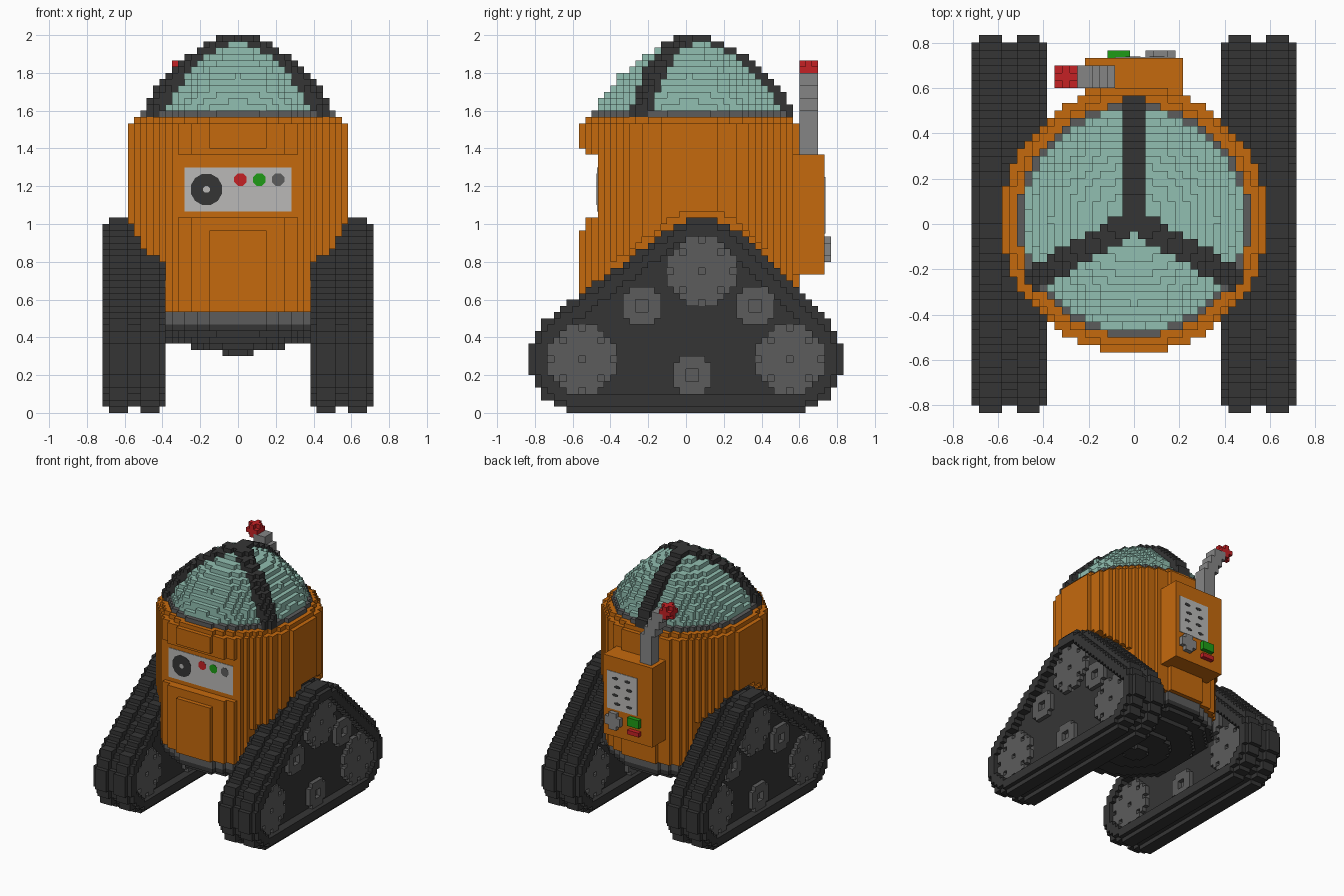
import bpy, bmesh, math
from mathutils import Matrix, Vector

if "Cube" in bpy.data.objects:
    bpy.data.objects.remove(bpy.data.objects["Cube"], do_unlink=True)

V = 1 / 30                       # edge of one block
COLOURS = {
    "orange": (0.56, 0.142, 0.004), "dark": (0.036, 0.036, 0.036),
    "mid_grey": (0.107, 0.107, 0.107), "steel": (0.235, 0.235, 0.235),
    "light_grey": (0.49, 0.485, 0.475), "glass": (0.285, 0.52, 0.44),
    "red": (0.56, 0.015, 0.018), "green": (0.013, 0.33, 0.008),
}
MATS = {}
for name, rgb in COLOURS.items():
    m = bpy.data.materials.new(name)
    m.use_nodes = True
    m.diffuse_color = (*rgb, 1)
    m.node_tree.nodes["Principled BSDF"].inputs["Base Color"].default_value = (*rgb, 1)
    MATS[name] = m

solid = {}                       # block (i, j, k) -> part name; later parts replace earlier ones
part_colour = {}


def fill(name, colour, xr, yr, zr, rule=lambda x, y, z: True):
    """Fill the blocks of an inclusive range whose centre (x, y, z) obeys the rule."""
    part_colour[name] = colour
    for i in range(xr[0], xr[1] + 1):
        for j in range(yr[0], yr[1] + 1):
            for k in range(zr[0], zr[1] + 1):
                if rule(i, j + 0.5, k + 0.5):
                    solid[i, j, k] = name


def link(name, bm, colour):
    mesh = bpy.data.meshes.new(name)
    bm.to_mesh(mesh)
    bm.free()
    mesh.materials.append(MATS[colour])
    bpy.context.collection.objects.link(bpy.data.objects.new(name, mesh))


def build_blocks():
    """Mesh the open faces of every part."""
    bms, verts = {}, {}
    for cell, name in solid.items():
        bm = bms.setdefault(name, bmesh.new() if name not in bms else None)
        for a in range(3):
            for s in (-1, 1):
                near = list(cell)
                near[a] += s
                if tuple(near) in solid:
                    continue
                u, v = (a + 1) % 3, (a + 2) % 3
                ring = []
                for du, dv in ((0, 0), (1, 0), (1, 1), (0, 1)):
                    p = list(cell)
                    p[a] += s > 0
                    p[u] += du
                    p[v] += dv
                    key = (name, *p)
                    if key not in verts:
                        verts[key] = bm.verts.new(((p[0] - 0.5) * V, p[1] * V, p[2] * V))
                    ring.append(verts[key])
                bm.faces.new(ring if s > 0 else ring[::-1])
    for name, bm in bms.items():
        link(name, bm, part_colour[name])


def plate(name, colour, x, z, y, out, size, sides=4, thick=0.004):
    """Thin plate on a wall at y, facing out (-1 front, 1 back); size is (width, height)."""
    bm = bmesh.new()
    r = 0.5 / math.cos(math.pi / sides)
    bmesh.ops.create_cone(bm, cap_ends=True, segments=sides, radius1=r, radius2=r, depth=1,
                          matrix=Matrix.Rotation(math.pi / sides, 4, 'Z'))
    bm.transform(Matrix.Translation((x, y + out * thick / 2, z))
                 @ Matrix.Diagonal((size[0], thick, size[1], 1))
                 @ Matrix.Rotation(math.pi / 2, 4, 'X'))
    bmesh.ops.recalc_face_normals(bm, faces=bm.faces)
    link(name, bm, colour)


def disc(r):
    return lambda x, y, z: x * x + (y - 0.5) ** 2 <= r * r


# Track outline: distance to the triangle of the three large axles
AXLES = [Vector((-16.5, 8.5)), Vector((16.5, 8.5)), Vector((2.5, 22.5))]


def track_dist(y, z):
    p, inside, best = Vector((y, z)), True, 1e9
    for n in range(3):
        a, b = AXLES[n], AXLES[(n + 1) % 3]
        d, q = b - a, p - a
        t = min(1, max(0, q.dot(d) / d.length_squared))
        best = min(best, (q - d * t).length)
        inside = inside and d.x * q.y - d.y * q.x >= 0
    return 0 if inside else best


# Body: drum with a stepped recess at the front and clearance for the tracks
def body_rule(x, y, z):
    if x * x + (y - 0.5) ** 2 > (16.5 if z > 46 else 17.5) ** 2:
        return False
    if 31 < z < 41 and y < -14:
        return False
    if (29 < z < 31 or 41 < z < 42) and y < -16:
        return False
    return abs(x) < 12 or z > 33 or track_dist(y, z) > 9.5


fill("body", "orange", (-17, 17), (-17, 17), (16, 46), body_rule)
fill("lower_band", "mid_grey", (-17, 17), (-17, 17), (14, 15), disc(16.5))
for k, r in zip(range(13, 8, -1), (16.5, 15.5, 12.7, 7.5, 2.5)):
    fill("underside_bowl", "dark", (-17, 17), (-17, 17), (k, k), disc(r))


# Dome: glass on a ring, with three ribs
def dome_radius(z, r, h):
    t = (z - 47) / h
    return r * (1 - t ** 1.5) ** (2 / 3) if t < 1 else 0


def rib_rule(x, y, z):
    y -= 0.5
    if math.hypot(x, y) > dome_radius(z, 16.6, 13.4):
        return False
    for deg in (90, 210, 330):
        c, s = math.cos(math.radians(deg)), math.sin(math.radians(deg))
        if x * c + y * s > -1 and abs(y * c - x * s) <= 1.6:
            return z > 48 or x * c + y * s > 13
    return False


fill("dome_ring", "mid_grey", (-16, 16), (-16, 16), (47, 47), disc(15.5))
fill("dome_glass", "glass", (-15, 15), (-15, 15), (48, 58),
     lambda x, y, z: math.hypot(x, y - 0.5) <= dome_radius(z, 15, 12.6))
fill("dome_ribs", "dark", (-17, 17), (-17, 17), (47, 59), rib_rule)

# Back box with its buttons
fill("back_box", "orange", (-6, 6), (14, 21), (22, 40))
fill("back_knob", "steel", (2, 5), (22, 22), (24, 27),
     lambda x, y, z: abs(x - 3.5) < 1 or abs(z - 26) < 1)
fill("back_green_button", "green", (-3, -1), (22, 22), (26, 27))
fill("back_red_button", "red", (-3, -1), (22, 22), (24, 24))

# Antenna: bent stem and round tip
fill("antenna_stem", "steel", (-9, -3), (18, 20), (41, 53),
     lambda x, y, z: abs(x + 4 + max(0, math.floor((z - 46) / 2))) <= 1)
fill("antenna_tip", "red", (-10, -8), (18, 20), (53, 55),
     lambda x, y, z: abs(x + 9) + abs(y - 19.5) + abs(z - 54.5) < 2.5)


# Tracks: belt with two raised strips, recessed web and wheels
def track_rule(x, y, z):
    a = abs(x)
    d = track_dist(y, z)
    if d > (8.5 if 13 <= a <= 15 or 18 <= a <= 20 else 7.5):
        return False
    return d > 5.6 or 14 <= a <= 19


def wheel_rule(cy, cz, r):
    def rule(x, y, z):
        u, w = abs(y - cy), abs(z - cz)
        if math.hypot(u, w) > r:
            return False
        if abs(x) in (13, 20):                 # outer layer: hub hole, rim notches, grooves
            if r > 4:
                return not (u + w < 0.5 or (min(u, w) < 0.5 and max(u, w) > 4.5)
                            or (u == w and 2.5 < u < 3.5))
            return u + w > 1.2
        return True
    return rule


WHEELS = [(-16.5, 8.5, 5.6), (16.5, 8.5, 5.6), (2.5, 22.5, 5.6),
          (-7, 17, 3.2), (11, 17, 3.2), (1, 6, 3.2)]
for side, xr, wr in (("left", (12, 21), (13, 20)), ("right", (-21, -12), (-20, -13))):
    fill(side + "_track", "dark", xr, (-25, 24), (0, 30), track_rule)
    for cy, cz, r in WHEELS:
        fill(side + "_wheels", "mid_grey", wr, (math.floor(cy - 6), math.ceil(cy + 6)),
             (math.floor(cz - 6), math.ceil(cz + 6)), wheel_rule(cy, cz, r))

build_blocks()

# Front control panel
FRONT = -14 * V
plate("front_panel", "light_grey", 0, 1.183, FRONT, -1, (17 * V, 7 * V))
plate("front_speaker", "dark", -0.167, 1.183, FRONT, -1, (0.165, 0.165), 12, 0.006)
plate("speaker_centre", "light_grey", -0.167, 1.183, FRONT, -1, (0.035, 0.035), 8, 0.008)
for name, colour, x in (("red", "red", 0.013), ("green", "green", 0.113), ("grey", "mid_grey", 0.212)):
    plate("front_%s_button" % name, colour, x, 1.235, FRONT, -1, (0.066, 0.066), 8, 0.006)

# Back panel with slots
BACK = 22 * V
plate("back_panel", "light_grey", 1.5 * V, 33 * V, BACK, 1, (8 * V, 9 * V))
for row in range(4):
    for col in range(2):
        x = (3.3 - 3.2 * col - 0.5 * (row % 2)) * V
        plate("back_slot", "dark", x, (36 - 2 * row) * V, BACK, 1, (1.5 * V, 0.7 * V), 8, 0.006)
